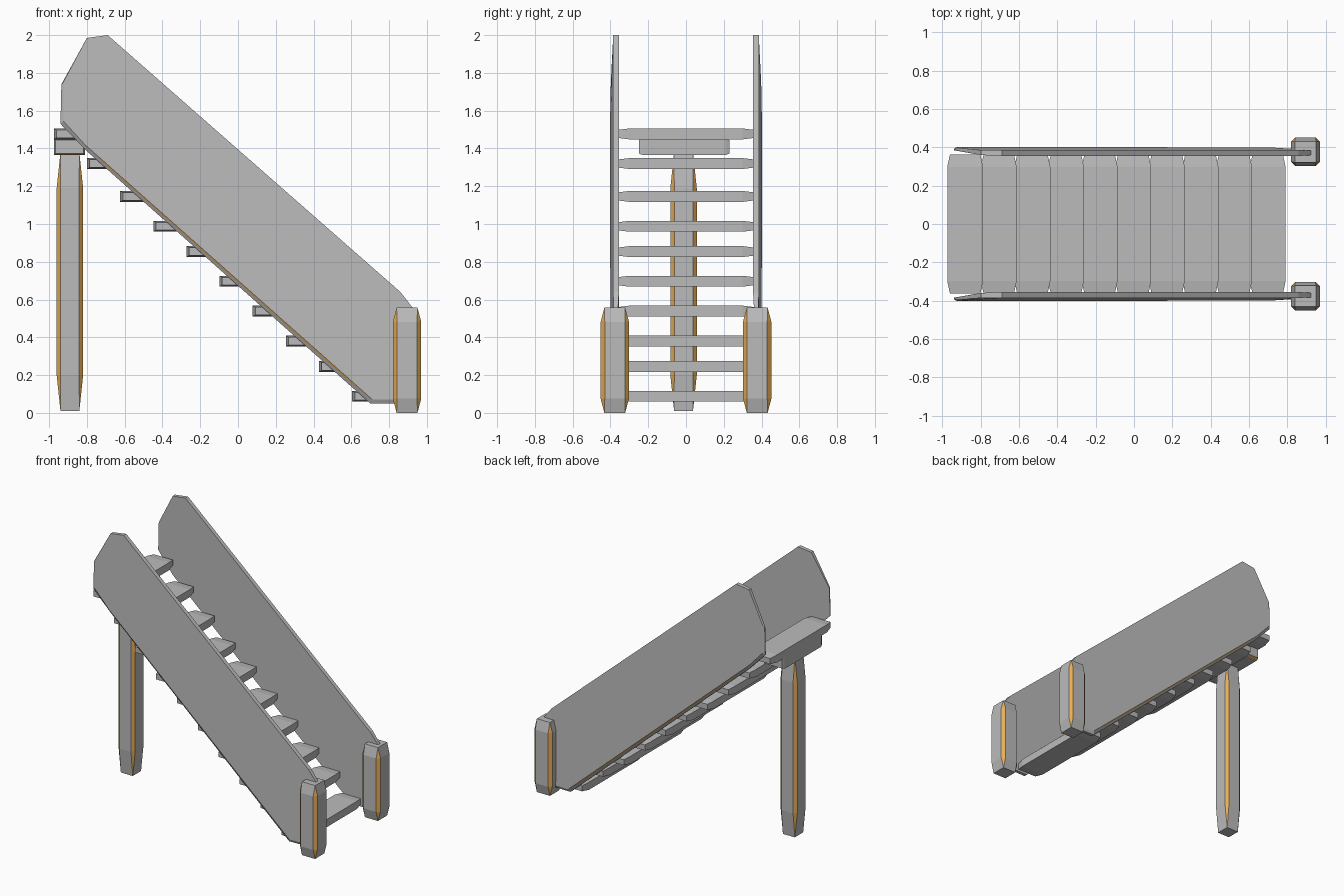
import bpy, bmesh

if "Cube" in bpy.data.objects:
    bpy.data.objects.remove(bpy.data.objects["Cube"])

wood = bpy.data.materials.new("plain_wood")
wood.diffuse_color = (0.5, 0.5, 0.5, 1)
wood.use_nodes = True
wood.node_tree.nodes["Principled BSDF"].inputs["Base Color"].default_value = wood.diffuse_color
worn = bpy.data.materials.new("worn_edge")
worn.diffuse_color = (0.80, 0.42, 0.10, 1)
worn.use_nodes = True
worn.node_tree.nodes["Principled BSDF"].inputs["Base Color"].default_value = worn.diffuse_color


def make(name, verts, faces, orange=()):
    me = bpy.data.meshes.new(name)
    me.materials.append(wood)
    me.materials.append(worn)
    bm = bmesh.new()
    vs = [bm.verts.new(v) for v in verts]
    for i, f in enumerate(faces):
        bm.faces.new([vs[k] for k in f]).material_index = int(i in orange)
    bmesh.ops.recalc_face_normals(bm, faces=bm.faces)
    bm.to_mesh(me)
    bm.free()
    ob = bpy.data.objects.new(name, me)
    bpy.context.collection.objects.link(ob)
    return ob


# Post: square ends, octagonal shaft, worn chamfered corners
def post(name, cx, cy, z0, z1, half, flat, end, taper):
    verts = []
    corners = [(1, 1), (-1, 1), (-1, -1), (1, -1)]
    for z in (z0, z1):
        verts += [(cx + sx * end, cy + sy * end, z) for sx, sy in corners]
    for z in (z0 + taper, z1 - taper):
        for i, (sx, sy) in enumerate(corners):
            a = (cx + sx * half, cy + sy * flat, z)
            b = (cx + sx * flat, cy + sy * half, z)
            verts += [a, b] if i % 2 == 0 else [b, a]
    faces, orange = [(0, 1, 2, 3), (4, 5, 6, 7)], []
    for i in range(4):
        j = (i + 1) % 4
        a, b, c = 8 + 2 * i, 9 + 2 * i, 8 + 2 * j
        orange += range(len(faces), len(faces) + 3)
        faces += [(i, a, b), (a, b, b + 8, a + 8), (4 + i, a + 8, b + 8)]
        faces += [(i, j, c, b), (b, c, c + 8, b + 8), (4 + i, 4 + j, c + 8, b + 8)]
    make(name, verts, faces, orange)


# Plank along y whose two ends taper
def plank(name, x0, x1, y0, y1, z0, z1, cut, dx, dz, orange=()):
    verts = []
    for y, ix, iz in ((y0, dx, dz), (y0 + cut, 0, 0), (y1 - cut, 0, 0), (y1, dx, dz)):
        verts += [(x0 + ix, y, z0 + iz), (x1 - ix, y, z0 + iz),
                  (x1 - ix, y, z1 - iz), (x0 + ix, y, z1 - iz)]
    faces = [(0, 1, 2, 3), (12, 13, 14, 15)]
    for r in range(0, 12, 4):
        for i in range(4):
            j = (i + 1) % 4
            faces.append((r + i, r + j, r + 4 + j, r + 4 + i))
    make(name, verts, faces, orange)


# Side panel: inner outline, outer rim and outer face (x, z, y)
def panel(name, s):
    inner = [(-.935, 1.74, .385), (-.80, 1.985, .36), (-.69, 2.0, .355), (.86, .64, .355),
             (.93, .55, .36), (.93, .05, .36), (.70, .05, .36), (-.80, 1.385, .36),
             (-.94, 1.53, .385)]
    rim_y = [.392, .384, .384, .384, .38, .38, .386, .386, .392]
    outer = [(-.925, 1.75, .398), (-.80, 1.985, .386), (-.69, 2.0, .386), (.86, .64, .386),
             (.93, .55, .383), (.93, .07, .386), (.71, .072, .40), (-.81, 1.42, .402),
             (-.925, 1.545, .402)]
    n = len(inner)
    pts = inner + [(p[0], p[1], y) for p, y in zip(inner, rim_y)] + outer
    # worn sliver along the lower chamfer
    a, b, c, d = outer[6], outer[7], pts[n + 6], pts[n + 7]
    for t in (.08, .92):
        pts.append(tuple((p * (1 - t) + q * t) * .65 + (r * (1 - t) + u * t) * .35
                         for p, q, r, u in zip(a, b, c, d)))
    faces = [tuple(range(n)), tuple(range(2 * n, 3 * n))]
    for i in range(n):
        j = (i + 1) % n
        faces.append((i, j, n + j, n + i))
        if i != 6:
            faces.append((n + i, n + j, 2 * n + j, 2 * n + i))
    faces.append((n + 6, n + 7, 2 * n + 7, 3 * n + 1, 3 * n, 2 * n + 6))
    faces.append((2 * n + 6, 3 * n, 3 * n + 1, 2 * n + 7))
    make(name, [(x, s * y, z) for x, z, y in pts], faces, (len(faces) - 1,))


for side, s in (("left", 1), ("right", -1)):
    panel("side_panel_" + side, s)
    post("front_post_" + side, .895, s * .377, 0, .557, .075, .053, .055, .075)

# Rear support and the block it carries
post("rear_support_post", -.89, -.013, .01, 1.38, .07, .049, .05, .19)
plank("support_block", -.975, -.81, -.25, .23, 1.365, 1.452, .02, .008, .008, (2, 10))

# Steps
heights = [1.477, 1.32, 1.146, .988, .854, .697, .539, .38, .246, .088]
for i, z in enumerate(heights):
    x = -.975 + i * .1755
    plank("step_%d" % (i + 1), x, x + .187, -.363, .363, z - .029, z + .029, .065, .014, .008)
